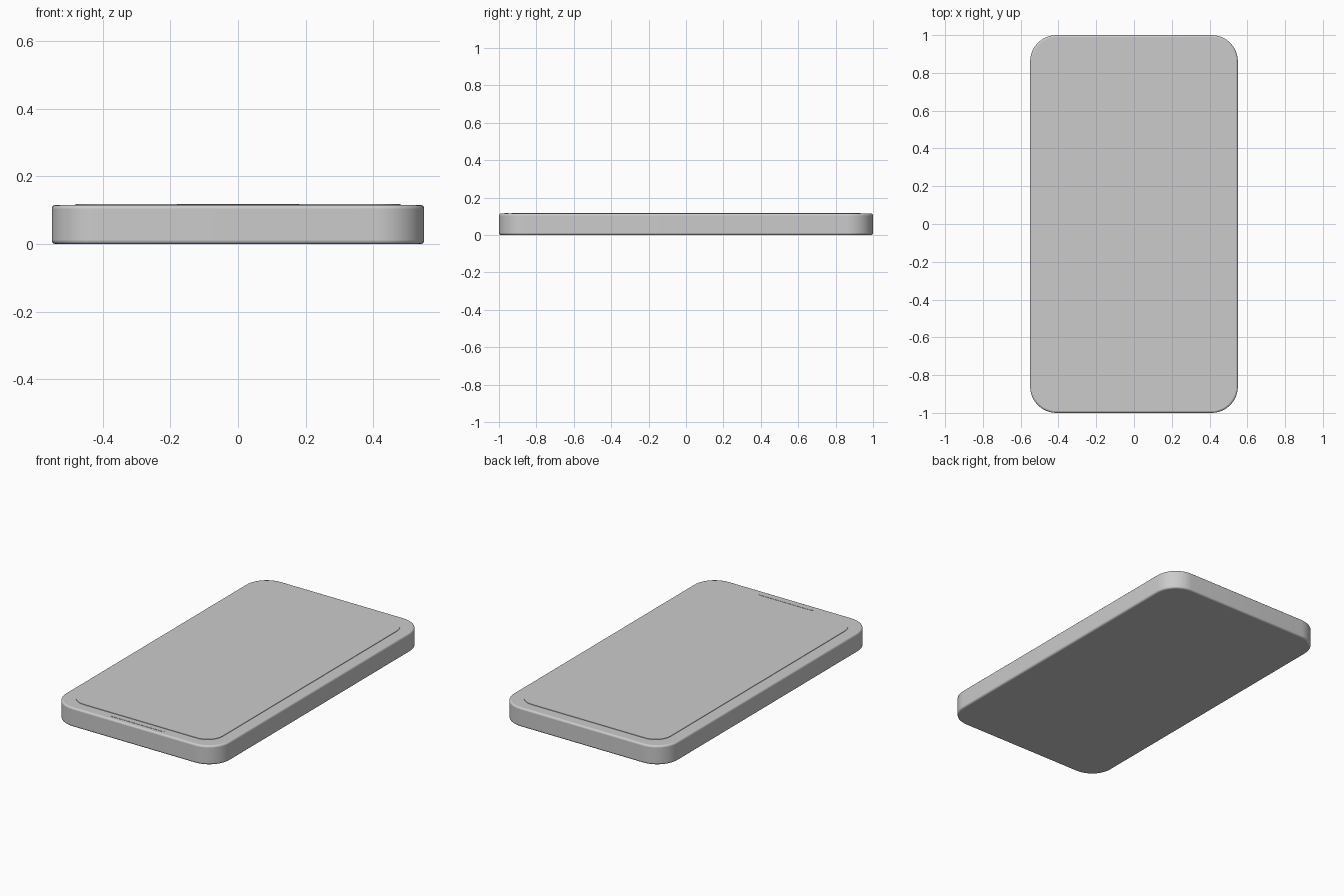
import bpy, bmesh, math

if "Cube" in bpy.data.objects:
    bpy.data.objects.remove(bpy.data.objects["Cube"])


def rounded_slab(name, half_x, half_y, radius, z0, z1, bevel=0.0, y=0.0, steps=12):
    """Rounded rectangle extruded from z0 to z1, with optional softened rims."""
    bm = bmesh.new()
    outline = []
    corners = [(1, 1), (-1, 1), (-1, -1), (1, -1)]
    for i, (sx, sy) in enumerate(corners):
        for k in range(steps + 1):
            a = math.pi / 2 * (i + k / steps)
            outline.append(bm.verts.new((sx * (half_x - radius) + radius * math.cos(a),
                                         y + sy * (half_y - radius) + radius * math.sin(a), z0)))
    bmesh.ops.remove_doubles(bm, verts=outline, dist=1e-5)
    base = bm.faces.new([v for v in outline if v.is_valid])
    grown = bmesh.ops.extrude_face_region(bm, geom=[base])["geom"]
    top = [v for v in grown if isinstance(v, bmesh.types.BMVert)]
    bmesh.ops.translate(bm, verts=top, vec=(0, 0, z1 - z0))
    bmesh.ops.recalc_face_normals(bm, faces=bm.faces)
    mesh = bpy.data.meshes.new(name)
    bm.to_mesh(mesh)
    bm.free()
    obj = bpy.data.objects.new(name, mesh)
    bpy.context.collection.objects.link(obj)
    if bevel:
        mod = obj.modifiers.new("soft_rim", "BEVEL")
        mod.width = bevel
        mod.segments = 3
        mod.limit_method = "ANGLE"
        mod.angle_limit = math.radians(40)
    bpy.ops.object.select_all(action="DESELECT")
    obj.select_set(True)
    bpy.context.view_layer.objects.active = obj
    bpy.ops.object.shade_smooth_by_angle(angle=math.radians(35))
    return obj


# Case with softened top and bottom rims
rounded_slab("phone_body", 0.55, 1.0, 0.14, 0.0, 0.115, bevel=0.01)

# Slightly raised display glass
rounded_slab("screen", 0.48, 0.932, 0.10, 0.105, 0.118)

# Thin speaker strip near the front edge
rounded_slab("speaker_strip", 0.18, 0.01, 0.0099, 0.105, 0.1165, y=-0.96, steps=6)
